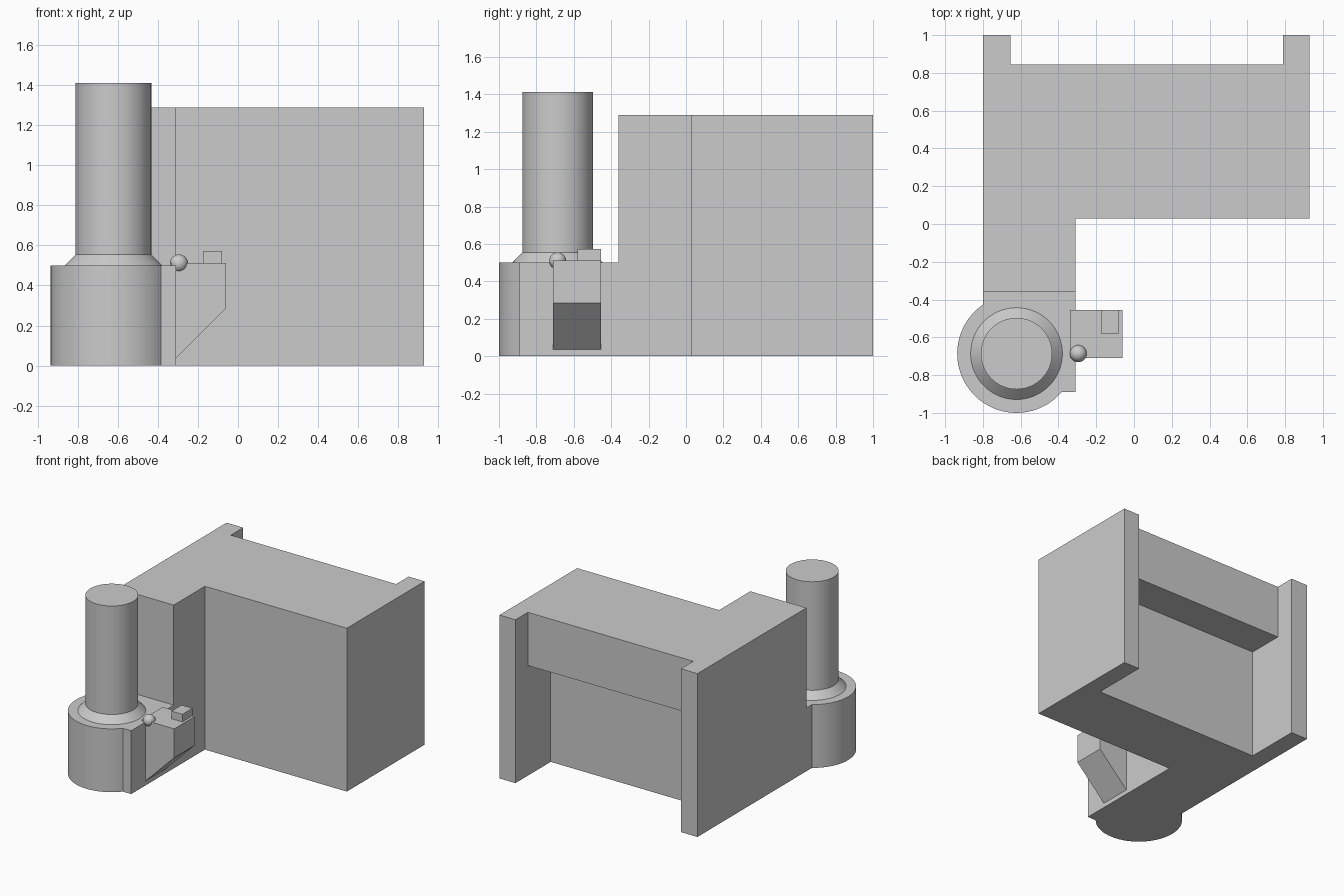
import bpy, bmesh
from math import acos, asin, cos, sin, pi, radians

cube = bpy.data.objects.get("Cube")
if cube:
    bpy.data.objects.remove(cube, do_unlink=True)

grey = bpy.data.materials.new("plain grey")
grey.use_nodes = True
colour = (0.6, 0.6, 0.6, 1)
grey.diffuse_color = colour
grey.node_tree.nodes["Principled BSDF"].inputs["Base Color"].default_value = colour


def finish(name, bm, smooth=False):
    """Turn a bmesh into a named object with the shared material."""
    bmesh.ops.recalc_face_normals(bm, faces=bm.faces[:])
    mesh = bpy.data.meshes.new(name)
    bm.to_mesh(mesh)
    bm.free()
    mesh.materials.append(grey)
    obj = bpy.data.objects.new(name, mesh)
    bpy.context.collection.objects.link(obj)
    if smooth:
        bpy.ops.object.select_all(action='DESELECT')
        obj.select_set(True)
        bpy.context.view_layer.objects.active = obj
        bpy.ops.object.shade_smooth_by_angle(angle=radians(30))
    return obj


def prism(name, outline, low, high, axis='z', smooth=False):
    """Extrude an outline in plan (axis z) or in elevation (axis y)."""
    bm = bmesh.new()
    place = (lambda a, b: (a, b, low)) if axis == 'z' else (lambda a, b: (a, low, b))
    face = bm.faces.new([bm.verts.new(place(a, b)) for a, b in outline])
    moved = bmesh.ops.extrude_face_region(bm, geom=[face])["geom"]
    step = (0, 0, high - low) if axis == 'z' else (0, high - low, 0)
    bmesh.ops.translate(bm, vec=step, verts=[v for v in moved if isinstance(v, bmesh.types.BMVert)])
    return finish(name, bm, smooth)


def box(name, x0, x1, y0, y1, z0, z1):
    return prism(name, [(x0, y0), (x1, y0), (x1, y1), (x0, y1)], z0, z1)


def cone(name, r1, r2, z0, z1):
    """Round part standing on the drum's axis."""
    bm = bmesh.new()
    bmesh.ops.create_cone(bm, cap_ends=True, segments=64, radius1=r1, radius2=r2, depth=z1 - z0)
    bmesh.ops.translate(bm, vec=(CX, CY, (z0 + z1) / 2), verts=bm.verts[:])
    return finish(name, bm, True)


LEFT, INNER, RIGHT = -0.80, -0.31, 0.93   # plan limits of the building
STEP, FRONT = -0.36, -0.89                # end of the tall wing and of the low base
CX, CY, R = -0.622, -0.686, 0.314         # drum axis and radius
BASE_TOP, ROOF = 0.5, 1.29

# Main building: L-shaped plan with a shallow notch at the back
building = prism("main_building", [
    (LEFT, STEP), (INNER, STEP), (INNER, 0.03), (RIGHT, 0.03), (RIGHT, 1),
    (0.79, 1), (0.79, 0.845), (-0.655, 0.845), (-0.655, 1), (LEFT, 1)], 0, ROOF)

# Deep recess below the back beam
cutter = box("recess_cutter", -0.655, 0.79, 0.56, 1.1, -0.1, 0.87)
cutter.hide_render = True
cut = building.modifiers.new("recess", 'BOOLEAN')
cut.operation, cut.solver, cut.object = 'DIFFERENCE', 'EXACT', cutter
bpy.context.view_layer.objects.active = building
bpy.ops.object.modifier_apply(modifier=cut.name)
bpy.data.objects.remove(cutter, do_unlink=True)

# Low base merged with the round drum
start = acos((LEFT - CX) / R)
end = 2 * pi + asin((FRONT - CY) / R)
steps = 40
arc = [start + (end - start) * i / steps for i in range(steps + 1)]
prism("drum_base", [(INNER, STEP), (LEFT, STEP)]
      + [(CX + R * cos(a), CY + R * sin(a)) for a in arc]
      + [(INNER, FRONT)], 0, BASE_TOP, smooth=True)

# Column and its sloping collar
cone("column_collar", 0.243, 0.189, BASE_TOP, 0.555)
cone("column", 0.189, 0.189, BASE_TOP, 1.412)

# Side bracket with sloping underside, and the block on top of it
prism("side_bracket", [(-0.34, 0.035), (-0.31, 0.035), (-0.06, 0.285),
                       (-0.06, 0.513), (-0.34, 0.513)], -0.71, -0.455, axis='y')
box("bracket_block", -0.175, -0.08, -0.58, -0.455, 0.513, 0.573)

# Ball resting between base and bracket
bm = bmesh.new()
bmesh.ops.create_uvsphere(bm, u_segments=32, v_segments=16, radius=0.045)
bmesh.ops.translate(bm, vec=(-0.295, -0.686, 0.51), verts=bm.verts[:])
finish("ball", bm, True)
